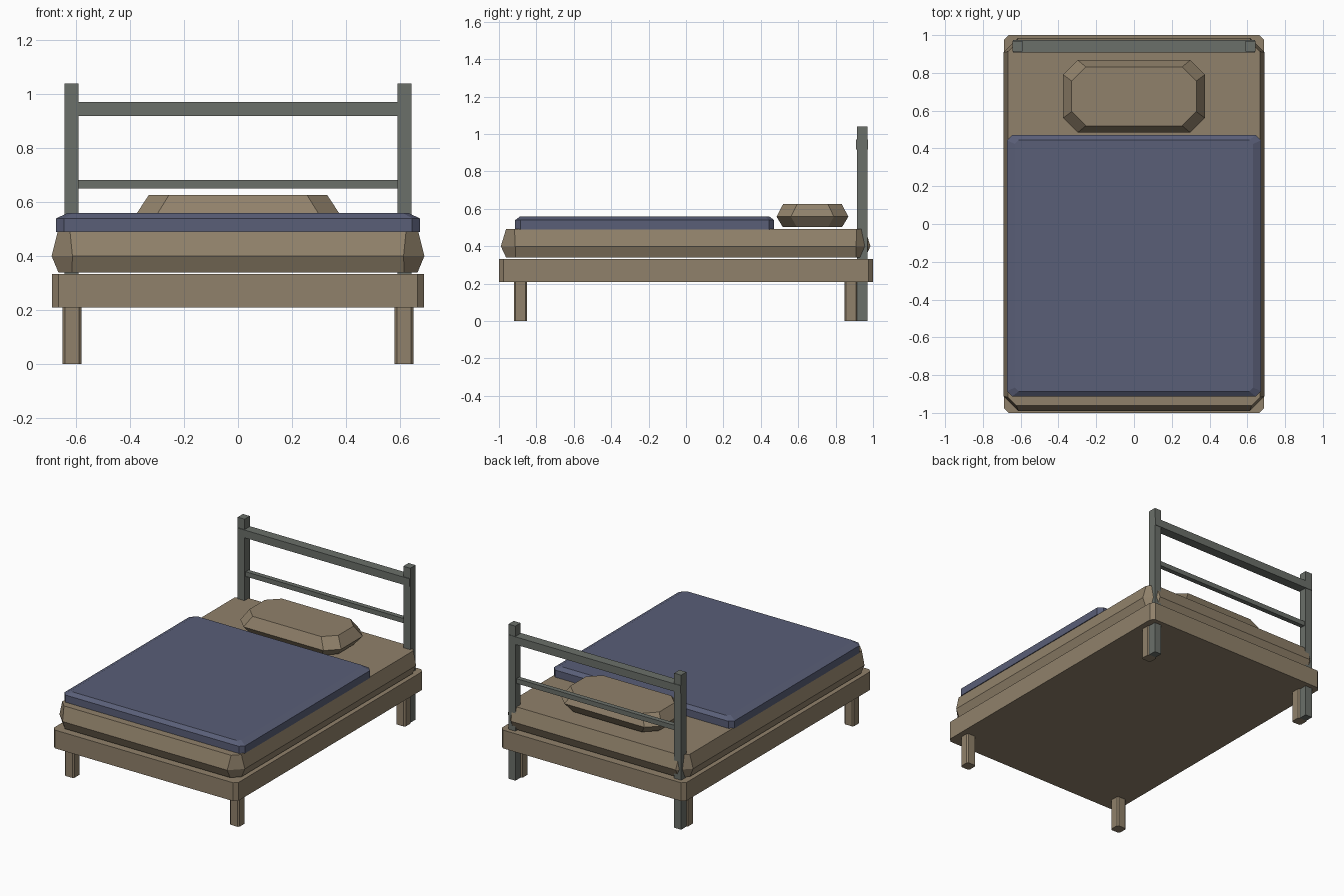
import bpy
import bmesh

cube = bpy.data.objects.get("Cube")
if cube:
    bpy.data.objects.remove(cube, do_unlink=True)


def material(name, rgb):
    mat = bpy.data.materials.new(name)
    mat.use_nodes = True
    color = (*rgb, 1.0)
    mat.diffuse_color = color
    mat.node_tree.nodes["Principled BSDF"].inputs["Base Color"].default_value = color
    return mat


tan = material("tan", (0.28, 0.22, 0.145))
blue = material("slate blue", (0.10, 0.112, 0.185))
grey = material("iron grey", (0.147, 0.162, 0.144))


def finish(name, bm, mat):
    bmesh.ops.recalc_face_normals(bm, faces=bm.faces)
    mesh = bpy.data.meshes.new(name)
    bm.to_mesh(mesh)
    bm.free()
    mesh.materials.append(mat)
    obj = bpy.data.objects.new(name, mesh)
    bpy.context.collection.objects.link(obj)
    return obj


def slab(name, center, rings, mat):
    """Stack of corner-cut rectangles; each ring is (z, half x, half y, corner cut)."""
    bm = bmesh.new()
    cx, cy = center
    loops = []
    for z, hx, hy, cut in rings:
        outline = [(hx - cut, -hy), (hx, cut - hy), (hx, hy - cut), (hx - cut, hy),
                   (cut - hx, hy), (-hx, hy - cut), (-hx, cut - hy), (cut - hx, -hy)]
        loops.append([bm.verts.new((cx + x, cy + y, z)) for x, y in outline])
    for low, high in zip(loops, loops[1:]):
        for i in range(len(low)):
            j = (i + 1) % len(low)
            bm.faces.new((low[i], low[j], high[j], high[i]))
    bm.faces.new(loops[0])
    bm.faces.new(loops[-1])
    return finish(name, bm, mat)


def box(name, low, high, mat):
    bm = bmesh.new()
    bmesh.ops.create_cube(bm, size=1)
    for v in bm.verts:
        v.co = [a + (c + 0.5) * (b - a) for a, b, c in zip(low, high, v.co)]
    return finish(name, bm, mat)


# Base and bedding
slab("bed_frame", (0, 0), [(0.21, 0.688, 1, 0.024), (0.333, 0.688, 1, 0.024)], tan)
slab("mattress", (0, -0.002),
     [(0.34, 0.665, 0.96, 0.05), (0.40, 0.69, 0.988, 0.077), (0.492, 0.667, 0.96, 0.045)], tan)
slab("blanket", (0, -0.221),
     [(0.49, 0.673, 0.692, 0.028), (0.54, 0.673, 0.692, 0.028), (0.56, 0.63, 0.665, 0.02)], blue)
slab("pillow", (0, 0.676),
     [(0.502, 0.33, 0.158, 0.075), (0.558, 0.375, 0.192, 0.077), (0.627, 0.33, 0.156, 0.075)], tan)

# Legs and headboard posts on both sides
for side, sx in (("left", 1), ("right", -1)):
    for end, y in (("front", -0.885), ("rear", 0.882)):
        slab(f"{end}_{side}_leg", (sx * 0.615, y),
             [(0, 0.035, 0.035, 0.009), (0.22, 0.035, 0.035, 0.009)], tan)
    inner, outer = sorted((sx * 0.591, sx * 0.643))
    box(f"headboard_post_{side}", (inner, 0.914, 0), (outer, 0.97, 1.04), grey)

# Headboard rails
box("headboard_top_rail", (-0.641, 0.909, 0.918), (0.641, 0.973, 0.97), grey)
box("headboard_lower_rail", (-0.61, 0.926, 0.65), (0.61, 0.958, 0.682), grey)
